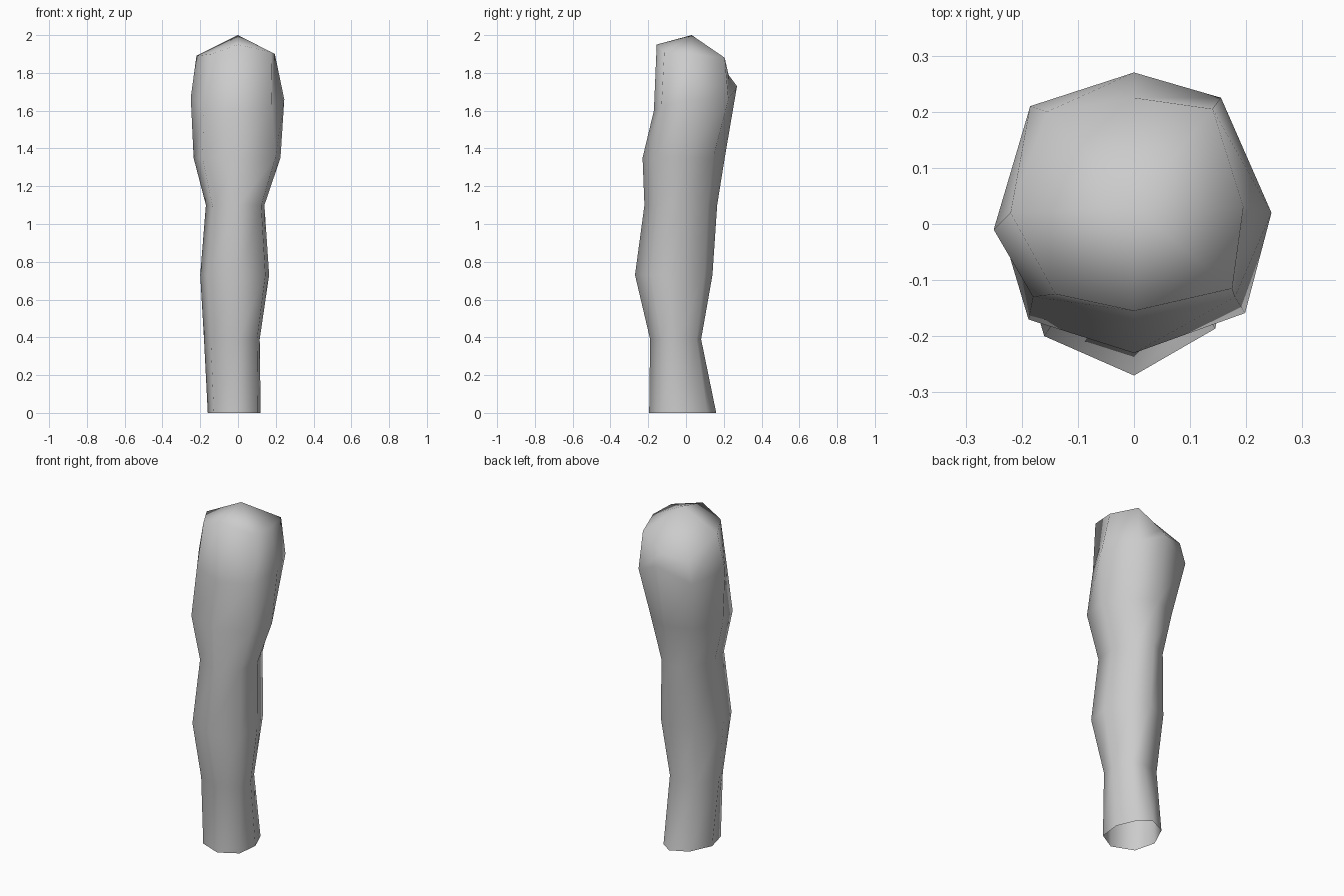
import bpy, bmesh

bm = bmesh.new()


def ring(points):
    return [bm.verts.new(p) for p in points]


def section(z, left, right, front, back):
    # eight-sided limb section: wide towards the front, narrower behind
    mid = (front + back) * 0.5
    return ring([
        (0, front, z), (right * 0.88, front * 0.69, z),
        (right, mid + 0.01, z), (right * 0.58, back * 0.7, z),
        (0, back, z), (left * 0.62, back * 0.7, z),
        (left, mid, z), (left * 0.8, front * 0.74, z)])


# lower limb sections: z, left, right, front, back
rings = [section(*s) for s in [
    (0.00, -0.16, 0.12, -0.195, 0.16),
    (0.39, -0.18, 0.115, -0.19, 0.08),
    (0.73, -0.20, 0.165, -0.27, 0.14),
    (1.10, -0.17, 0.14, -0.22, 0.165),
    (1.35, -0.235, 0.225, -0.23, 0.205)]]

# swelling below the crown
rings.append(ring([
    (0, -0.17, 1.60), (0.18, -0.13, 1.62), (0.245, 0.02, 1.66), (0.155, 0.225, 1.66),
    (0, 0.27, 1.73), (-0.185, 0.21, 1.65), (-0.25, -0.01, 1.67), (-0.18, -0.13, 1.62)]))

# slanted crown rim
rings.append(ring([
    (0, -0.155, 1.95), (0.175, -0.115, 1.91), (0.195, 0.03, 1.90), (0.14, 0.205, 1.88),
    (0, 0.225, 1.79), (-0.155, 0.20, 1.77), (-0.22, 0.02, 1.89), (-0.14, -0.125, 1.90)]))

# walls between the rings, open at the bottom
for a, b in zip(rings, rings[1:]):
    for i in range(8):
        j = (i + 1) % 8
        bm.faces.new((a[i], a[j], b[j], b[i]))

# crown closed with a low fan
tip = bm.verts.new((0, 0.03, 2.0))
for i in range(8):
    bm.faces.new((rings[-1][i], rings[-1][(i + 1) % 8], tip))

for f in bm.faces:
    f.smooth = True
mesh = bpy.data.meshes.new("limb")
bm.to_mesh(mesh)
bm.free()
bpy.context.collection.objects.link(bpy.data.objects.new("limb", mesh))
